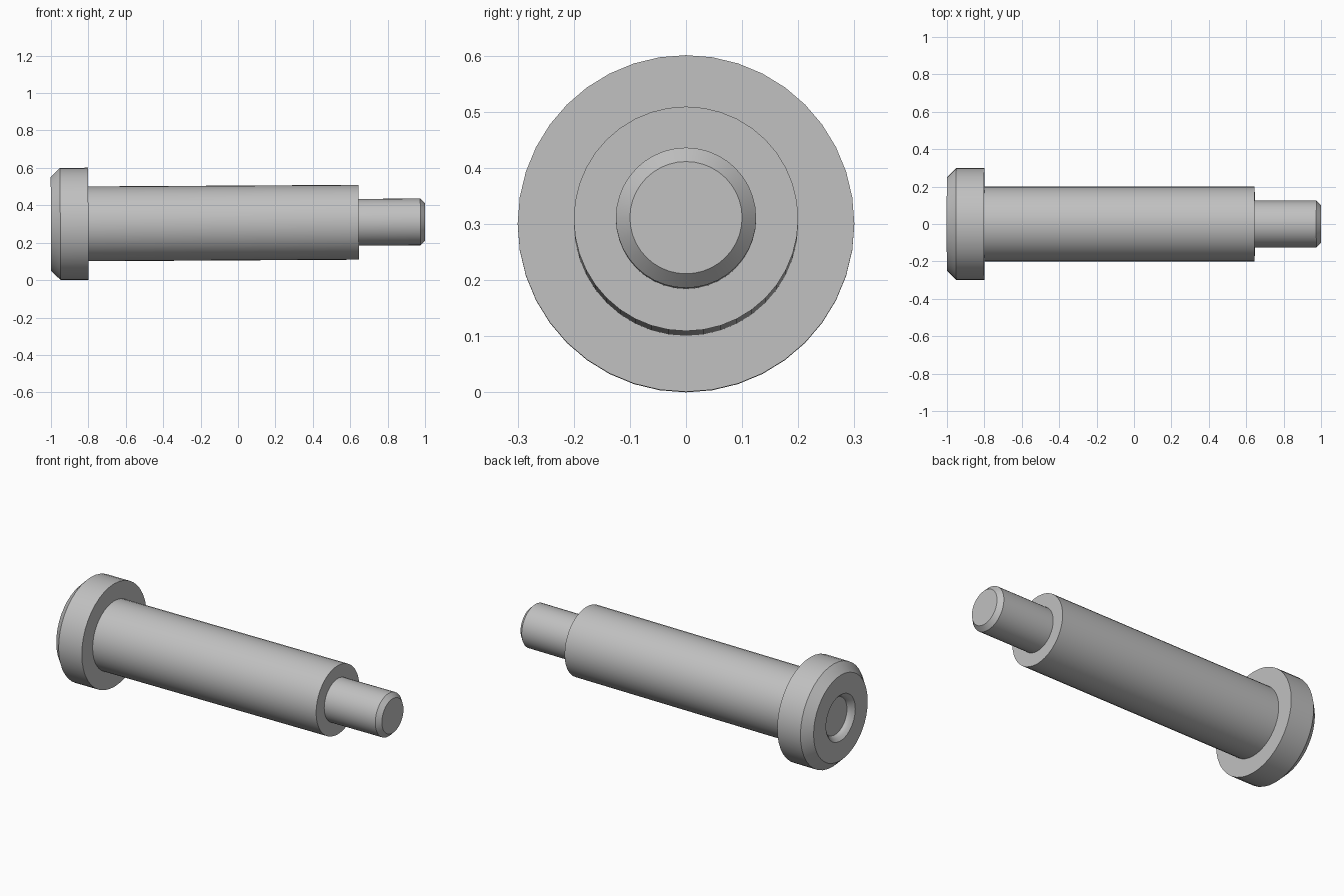
import bpy, bmesh, math

cube = bpy.data.objects.get("Cube")
if cube:
    bpy.data.objects.remove(cube, do_unlink=True)

SEGMENTS = 40
TILT = 0.0058      # the pin rises slightly towards its tip
AXIS_HEIGHT = 0.3055


def make_material(name, color):
    mat = bpy.data.materials.new(name)
    mat.use_nodes = True
    mat.diffuse_color = color
    mat.node_tree.nodes["Principled BSDF"].inputs["Base Color"].default_value = color
    return mat


def lathe(name, profile, mat):
    """Spin (x, radius) points about the x axis and cap both open ends."""
    bm = bmesh.new()
    rings = []
    for x, r in profile:
        rings.append([bm.verts.new((x, r * math.sin(a), r * math.cos(a)))
                      for a in (math.tau * i / SEGMENTS for i in range(SEGMENTS))])
    for a, b in zip(rings, rings[1:]):
        for i in range(SEGMENTS):
            j = (i + 1) % SEGMENTS
            bm.faces.new((a[i], a[j], b[j], b[i]))
    bm.faces.new(rings[0])
    bm.faces.new(rings[-1])
    bmesh.ops.recalc_face_normals(bm, faces=bm.faces)
    mesh = bpy.data.meshes.new(name)
    bm.to_mesh(mesh)
    bm.free()
    mesh.materials.append(mat)
    obj = bpy.data.objects.new(name, mesh)
    bpy.context.collection.objects.link(obj)
    return obj


steel = make_material("steel_grey", (0.53, 0.53, 0.53, 1))

# Rounded recess in the end of the head, from its floor out to the rim
recess = [(-0.965, 0.108), (-0.975, 0.112), (-0.987, 0.12), (-1.0, 0.135)]
# Head with a chamfered outer edge
head = [(-1.0, 0.25), (-0.95, 0.3), (-0.8, 0.3)]
# Main shaft
shaft = [(-0.8, 0.2), (0.645, 0.2)]
# Narrow tip with a chamfered end
tip = [(0.645, 0.125), (0.975, 0.125), (1.0, 0.1)]

pin = lathe("shouldered_pin", recess + head + shaft + tip, steel)
pin.location.z = AXIS_HEIGHT
pin.rotation_euler.y = -TILT

bpy.ops.object.select_all(action='DESELECT')
pin.select_set(True)
bpy.context.view_layer.objects.active = pin
bpy.ops.object.shade_smooth_by_angle(angle=math.radians(30))
